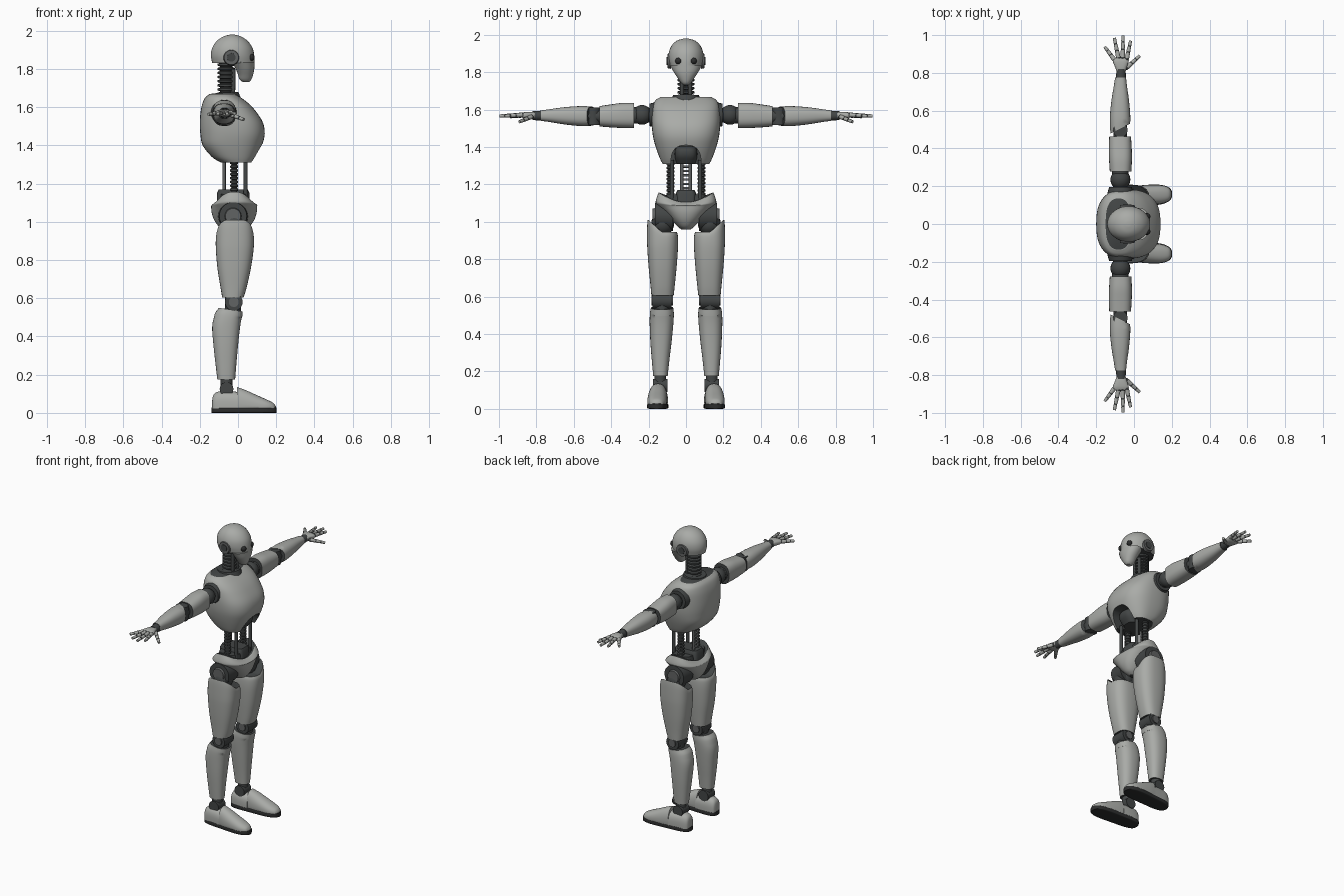
import bpy, bmesh, math
from mathutils import Vector, Matrix


def material(name, r, g, b):
    m = bpy.data.materials.new(name)
    m.diffuse_color = (r, g, b, 1)
    return m


BODY = material("light grey shell", 0.40, 0.41, 0.39)
DARK = material("dark joint", 0.055, 0.06, 0.06)
MID = material("mid grey metal", 0.12, 0.125, 0.125)
SOLE = material("black rubber", 0.025, 0.026, 0.026)


def finish(name, bm, mats, mirror=True):
    bmesh.ops.recalc_face_normals(bm, faces=bm.faces)
    me = bpy.data.meshes.new(name)
    bm.to_mesh(me)
    bm.free()
    for m in mats:
        me.materials.append(m)
    me.shade_smooth()
    me.set_sharp_from_angle(angle=math.radians(40))
    ob = bpy.data.objects.new(name, me)
    bpy.context.collection.objects.link(ob)
    if mirror:
        mod = ob.modifiers.new("mirror", 'MIRROR')
        mod.use_axis = (False, True, False)
        mod.use_mirror_merge = False
    return ob


def smooth_path(secs, sub):
    """Catmull-Rom interpolation between cross-sections."""
    if sub < 2:
        return secs
    S = [Vector(s) for s in secs]
    out = []
    for i in range(len(S) - 1):
        a, b = S[i], S[i + 1]
        p = S[i - 1] if i else a * 2 - b
        q = S[i + 2] if i + 2 < len(S) else b * 2 - a
        for k in range(sub):
            t = k / sub
            out.append(0.5 * (2 * a + (b - p) * t + (2 * p - 5 * a + 4 * b - q) * t * t
                              + (3 * a - p - 3 * b + q) * t ** 3))
    return out + [S[-1]]


def loft(name, mats, secs, axis='z', n=2.2, seg=36, sub=4, warp=None, mirror=True):
    """Skin of superellipse rings; a section is (along, amin, amax, bmin, bmax).
    End caps take the second material if there is one."""
    order = {'z': (1, 2, 0), 'y': (1, 0, 2), 'x': (0, 1, 2)}[axis]
    bm = bmesh.new()

    def vert(t, a, b):
        v = (t, a, b)
        co = Vector([v[i] for i in order])
        return bm.verts.new(warp(co) if warp else co)

    rings, mids = [], []
    for t, a0, a1, b0, b1 in smooth_path(secs, sub):
        ca, cb, ra, rb = (a0 + a1) / 2, (b0 + b1) / 2, (a1 - a0) / 2, (b1 - b0) / 2
        ring = []
        for k in range(seg):
            w = 2 * math.pi * k / seg
            c, s = math.cos(w), math.sin(w)
            ring.append(vert(t, ca + ra * math.copysign(abs(c) ** (2 / n), c),
                             cb + rb * math.copysign(abs(s) ** (2 / n), s)))
        rings.append(ring)
        mids.append((t, ca, cb))
    for r0, r1 in zip(rings, rings[1:]):
        for k in range(seg):
            j = (k + 1) % seg
            bm.faces.new((r0[k], r0[j], r1[j], r1[k]))
    for ring, mid in ((rings[0], mids[0]), (rings[-1], mids[-1])):
        c = vert(*mid)
        for k in range(seg):
            bm.faces.new((ring[k], ring[(k + 1) % seg], c)).material_index = len(mats) - 1
    return finish(name, bm, mats, mirror)


def rods(name, mat, items, mirror=True, seg=24):
    """Tapered cylinders (start, end, r1, r2)."""
    bm = bmesh.new()
    for p, q, r1, r2 in items:
        p, q = Vector(p), Vector(q)
        d = q - p
        M = Matrix.Translation((p + q) / 2) @ d.to_track_quat('Z', 'Y').to_matrix().to_4x4()
        bmesh.ops.create_cone(bm, cap_ends=True, segments=seg, radius1=r1, radius2=r2,
                              depth=d.length, matrix=M)
    return finish(name, bm, [mat], mirror)


def balls(name, mat, items, mirror=True, seg=20):
    bm = bmesh.new()
    for p, r in items:
        bmesh.ops.create_uvsphere(bm, u_segments=seg, v_segments=seg // 2, radius=r,
                                  matrix=Matrix.Translation(p))
    return finish(name, bm, [mat], mirror)


def ribbed(name, mat, x, y, z0, z1, r, count, mirror=True):
    secs = []
    for i in range(count):
        for f, k in ((0.0, 0.72), (0.2, 1), (0.65, 1), (0.85, 0.72)):
            z, rr = z0 + (z1 - z0) * (i + f) / count, r * k
            secs.append((z, x - rr, x + rr, y - rr, y + rr))
    return loft(name, [mat], secs, n=2, seg=24, sub=1, mirror=mirror)


# Head: skull, face mask, ears, eyes
loft("skull", [BODY, DARK], [(1.83, -.135, .086, -.085, .085), (1.87, -.142, .085, -.094, .094),
     (1.91, -.135, .076, -.091, .091), (1.945, -.112, .052, -.075, .075),
     (1.968, -.08, .02, -.05, .05), (1.978, -.05, -.01, -.02, .02),
     (1.98, -.031, -.029, -.001, .001)], n=2, mirror=False)
loft("face", [BODY], [(1.732, .025, .058, -.014, .014), (1.745, .008, .07, -.028, .028),
     (1.77, 0, .079, -.045, .045), (1.80, -.012, .085, -.065, .065),
     (1.835, -.03, .086, -.085, .085)], n=2.1, mirror=False)
rods("ear_disc", MID, [((-.035, .08, 1.86), (-.035, .1, 1.86), .042, .038)])
rods("ear_cap", DARK, [((-.035, .08, 1.86), (-.035, .103, 1.86), .024, .022)])
balls("eye", SOLE, [((.069, .04, 1.86), .018)])

# Neck and collar
ribbed("neck", DARK, -.062, 0, 1.64, 1.835, .045, 9, False)
rods("neck_rod", DARK, [((-.026, .022, 1.64), (-.024, .022, 1.80), .011, .011)])
rods("collar", DARK, [((-.065, 0, 1.63), (-.068, 0, 1.676), .085, .07)], False, 36)

# Chest shell with an arch cut at the lower front
chest = loft("chest", [BODY, DARK], [(1.31, -.09, .08, -.125, .125), (1.34, -.137, .1, -.14, .14),
     (1.40, -.185, .126, -.162, .162), (1.46, -.197, .14, -.177, .177),
     (1.52, -.2, .13, -.183, .183), (1.58, -.195, .092, -.182, .182),
     (1.62, -.186, .055, -.177, .177), (1.65, -.172, .015, -.163, .163),
     (1.668, -.15, -.015, -.135, .135)], n=2.6, seg=56, mirror=False)
cutter = loft("arch_cutter", [DARK], [(.03, -.08, .08, 1.22, 1.41), (.3, -.08, .08, 1.22, 1.41)],
              axis='x', n=2.6, sub=1, mirror=False)
cutter.hide_render = True
cut = chest.modifiers.new("arch", 'BOOLEAN')
cut.operation, cut.solver, cut.object = 'DIFFERENCE', 'EXACT', cutter
cut.material_mode = 'TRANSFER'
bpy.context.view_layer.objects.active = chest
bpy.ops.object.modifier_apply(modifier=cut.name)
bpy.data.objects.remove(cutter)
chest.data.set_sharp_from_angle(angle=math.radians(40))
loft("chest_core", [DARK], [(1.31, -.05, .06, -.05, .05), (1.35, -.05, .088, -.06, .06),
     (1.385, -.05, .09, -.058, .058), (1.402, -.05, .07, -.045, .045)], n=3, mirror=False)

# Waist: ribbed columns, rods, open ladder spine
ribbed("waist_spring", DARK, -.02, .083, 1.12, 1.32, .021, 10)
rods("waist_rod", DARK, [((.04, .075, 1.12), (.04, .075, 1.33), .011, .011)])
rods("spine_rail", MID, [((-.073, .022, 1.12), (-.073, .022, 1.33), .009, .009)])
rods("spine_rung", MID, [((-.073, -.022, 1.18 + .023 * i), (-.073, .022, 1.18 + .023 * i), .006, .006)
     for i in range(7)], False, 12)


# Pelvis: brief-shaped shell whose top dips at the middle
def dip(v):
    if v.z > 1.08:
        v.z -= .055 * max(0, 1 - (v.y / .15) ** 2) * min(1, (v.z - 1.08) / .08)
    return v


loft("pelvis", [BODY, DARK], [(.958, -.07, .03, -.022, .022), (.975, -.1, .06, -.045, .045),
     (1.01, -.125, .085, -.078, .078), (1.05, -.138, .098, -.112, .112),
     (1.09, -.14, .1, -.153, .153), (1.11, -.136, .099, -.162, .162),
     (1.16, -.11, .07, -.146, .146)], n=2.3, seg=48, warp=dip, mirror=False)
loft("waist_block", [DARK], [(1.06, -.11, .06, -.055, .055), (1.15, -.11, .06, -.055, .055),
     (1.17, -.1, .05, -.045, .045)], n=5, sub=1, mirror=False)
loft("waist_base", [DARK], [(1.06, -.1, .06, -.11, .11), (1.145, -.09, .05, -.105, .105)],
     n=4, sub=1, mirror=False)

# Hips
rods("hip_housing", DARK, [((-.026, .07, 1.03), (-.026, .165, 1.03), .078, .072)], seg=32)
rods("hip_cap", MID, [((-.026, .16, 1.03), (-.026, .178, 1.03), .045, .04)])
balls("hip_ball", DARK, [((-.02, .125, .99), .062)])


# Thighs, higher on the outer side
def flare(v):
    if v.z > .88:
        v.z += .065 * min(1, max(0, (v.y - .13) / .07)) * min(1, (v.z - .88) / .06)
    return v


loft("thigh", [BODY, DARK], [(.605, -.083, .03, .066, .185), (.66, -.092, .046, .06, .19),
     (.76, -.108, .068, .05, .2), (.86, -.116, .082, .043, .207), (.92, -.115, .083, .043, .208),
     (.945, -.107, .076, .048, .205)], n=2.6, warp=flare)

# Knees
rods("knee_hinge", DARK, [((-.022, .077, .58), (-.022, .178, .58), .046, .046)])
rods("knee_cap", MID, [((-.022, .07, .58), (-.022, .185, .58), .026, .026)])
rods("knee_link", DARK, [((-.028, .128, .50), (-.026, .128, .64), .042, .042)])

# Shins and ankles
loft("shin", [BODY, DARK], [(.175, -.108, -.015, .098, .175), (.25, -.117, -.009, .09, .182),
     (.35, -.128, 0, .078, .19), (.45, -.135, .011, .068, .194), (.51, -.122, .021, .065, .193),
     (.545, -.1, .025, .068, .188)], n=2.4, warp=lambda v: v - Vector((0, 0, .15 * (v.x + .07)))
     if v.z > .5 else v)
rods("ankle_post", DARK, [((-.06, .138, .07), (-.06, .138, .21), .034, .03)])
rods("ankle_hinge", DARK, [((-.06, .1, .125), (-.06, .176, .125), .036, .036)])


# Feet: heel cup, toe cap and sole
def flat(v):
    v.z = max(v.z, .022)
    return v


loft("heel", [BODY], [(-.136, .125, .16, 0, .06), (-.128, .108, .178, -.02, .095),
     (-.10, .099, .189, -.03, .112), (-.05, .096, .195, -.03, .113), (0, .097, .2, -.03, .11)],
     axis='x', n=2.6, warp=flat)
loft("toe_cap", [BODY], [(-.005, .1, .2, -.03, .135), (.04, .1, .205, -.03, .119),
     (.10, .103, .207, -.02, .092), (.15, .109, .204, -.01, .07), (.185, .124, .19, 0, .052),
     (.198, .142, .172, 0, .035)], axis='x', n=2.3, warp=flat)
loft("sole", [SOLE], [(-.138, .125, .16, 0, .028), (-.125, .105, .18, 0, .028),
     (-.08, .094, .194, 0, .028), (.02, .096, .203, 0, .028), (.10, .099, .209, 0, .028),
     (.155, .107, .205, 0, .028), (.19, .124, .19, 0, .028), (.202, .145, .17, 0, .028)],
     axis='x', n=6)

# Shoulders
rods("shoulder_socket", DARK, [((-.072, .15, 1.572), (-.072, .195, 1.572), .072, .06)])
balls("shoulder_ball", DARK, [((-.072, .235, 1.572), .053)])
rods("shoulder_post", DARK, [((-.072, .19, 1.57), (-.072, .29, 1.57), .038, .045)])

# Upper arms, elbows, forearms
loft("upper_arm", [BODY, DARK], [(.278, -.128, -.014, 1.502, 1.636), (.34, -.132, -.011, 1.502, 1.636),
     (.40, -.133, -.012, 1.505, 1.628), (.462, -.131, -.016, 1.51, 1.619)], axis='y', n=2.6)
rods("elbow_hinge", DARK, [((-.072, .497, 1.518), (-.072, .497, 1.612), .038, .038)])
rods("elbow_link", DARK, [((-.072, .44, 1.565), (-.072, .56, 1.565), .036, .036)])
loft("forearm", [BODY, DARK], [(.505, -.124, -.021, 1.514, 1.616), (.56, -.128, -.019, 1.512, 1.619),
     (.65, -.12, -.026, 1.521, 1.613), (.73, -.107, -.037, 1.534, 1.602),
     (.775, -.1, -.042, 1.54, 1.596)], axis='y', n=2.4,
     warp=lambda v: v + Vector((0, (v.x + .072) * .5, 0)) if v.y < .54 else v)
rods("wrist", DARK, [((-.07, .76, 1.568), (-.068, .82, 1.568), .027, .024)])

# Hands: palm and jointed fingers fanned out
loft("palm", [BODY], [(.803, -.09, -.046, 1.553, 1.585), (.83, -.1, -.038, 1.55, 1.588),
     (.86, -.112, -.028, 1.552, 1.587), (.878, -.11, -.03, 1.558, 1.582)], axis='y', n=2.8)
fingers = [((-.103, .868, 1.57), (-.155, .938, 1.562)), ((-.082, .876, 1.572), (-.104, .985, 1.566)),
           ((-.06, .877, 1.572), (-.058, .998, 1.566)), ((-.039, .872, 1.572), (-.018, .97, 1.566)),
           ((-.042, .825, 1.562), (.03, .89, 1.535))]
segments, joints = [], []
for a, b in fingers:
    a, b = Vector(a), Vector(b)
    for i, (f, g) in enumerate(((.06, .36), (.43, .68), (.75, 1))):
        r = .0125 - .0015 * i
        segments.append((a.lerp(b, f), a.lerp(b, g), r, r * .88))
        joints.append((a.lerp(b, f - .03), r * .95))
rods("finger", BODY, segments, seg=14)
balls("finger_joint", DARK, joints, seg=12)
